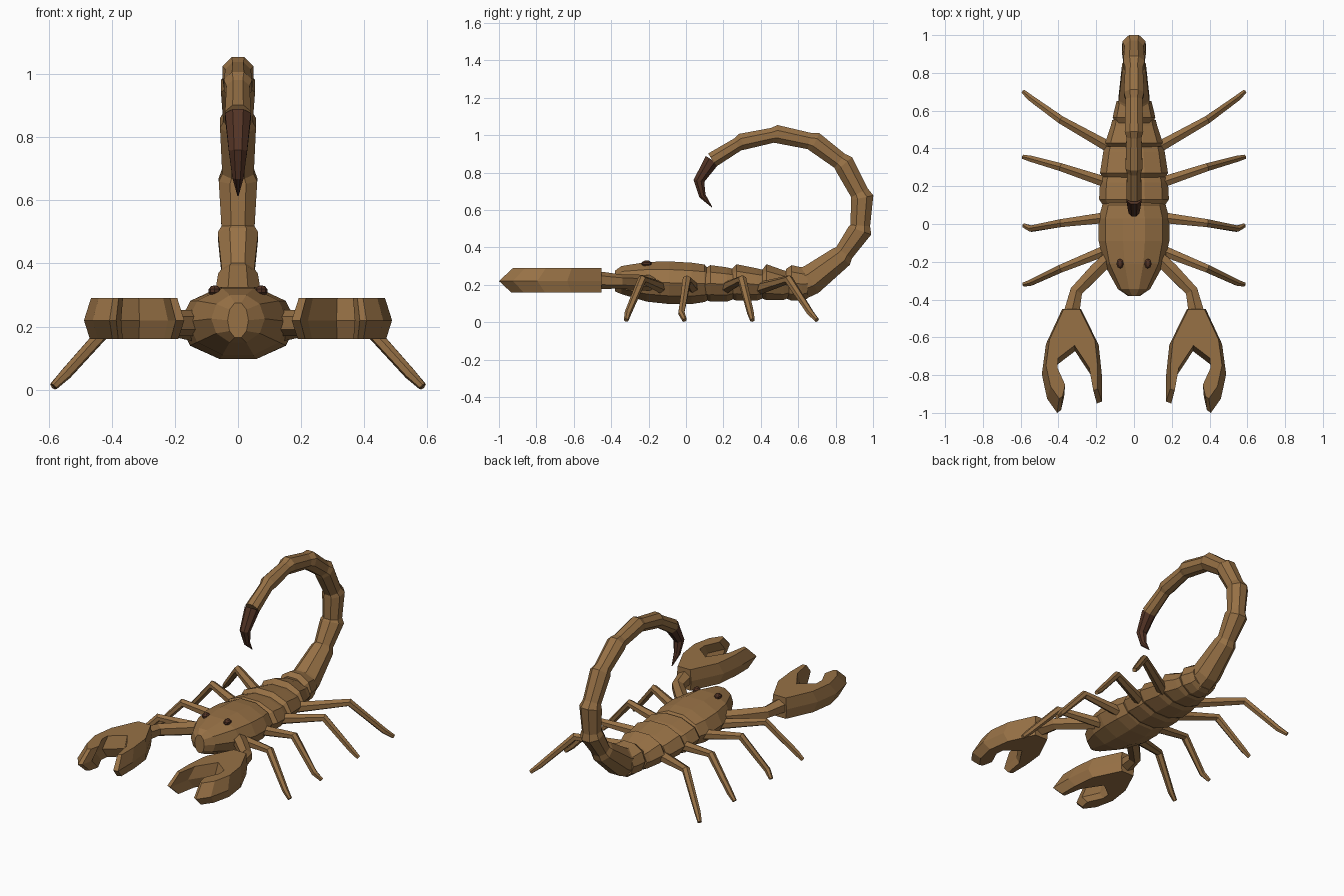
import bpy, bmesh, math
from mathutils import Vector

if "Cube" in bpy.data.objects:
    bpy.data.objects.remove(bpy.data.objects["Cube"])


def material(name, color):
    m = bpy.data.materials.new(name)
    m.use_nodes = True
    m.diffuse_color = color
    m.node_tree.nodes["Principled BSDF"].inputs["Base Color"].default_value = color
    return m


SHELL = material("tan shell", (0.31, 0.165, 0.06, 1))
DARK = material("dark brown", (0.085, 0.033, 0.018, 1))


def finish(name, bm, mat):
    bmesh.ops.recalc_face_normals(bm, faces=bm.faces)
    mesh = bpy.data.meshes.new(name)
    bm.to_mesh(mesh)
    bm.free()
    mesh.materials.append(mat)
    obj = bpy.data.objects.new(name, mesh)
    bpy.context.scene.collection.objects.link(obj)
    return obj


def loft(name, rings, mat):
    """Skin a list of equal-length point rings and cap both ends."""
    bm = bmesh.new()
    loops = [[bm.verts.new(p) for p in ring] for ring in rings]
    n = len(loops[0])
    for a, b in zip(loops, loops[1:]):
        for i in range(n):
            j = (i + 1) % n
            bm.faces.new((a[i], a[j], b[j], b[i]))
    bm.faces.new(loops[0])
    bm.faces.new(loops[-1])
    return finish(name, bm, mat)


def tube(name, points, radii, sides, mat, side=None):
    """Flat-sided tube along a path with a radius at every point."""
    pts = [Vector(p) for p in points]
    rings = []
    for k, (p, r) in enumerate(zip(pts, radii)):
        t = Vector()
        if k:
            t += (p - pts[k - 1]).normalized()
        if k < len(pts) - 1:
            t += (pts[k + 1] - p).normalized()
        t.normalize()
        u = side or t.cross(Vector((0, 0, 1))).normalized()
        v = u.cross(t)
        angles = [2 * math.pi * (i + 0.5) / sides for i in range(sides)]
        r /= math.cos(math.pi / sides)
        rings.append([p + r * (math.cos(a) * u + math.sin(a) * v) for a in angles])
    return loft(name, rings, mat)


def body_part(name, sections):
    """Ten-sided oval hull from (y, half width, top, bottom) sections."""
    rings = []
    for y, w, top, bottom in sections:
        mid, h = (top + bottom) / 2, (top - bottom) / 1.902
        angles = [math.pi * i / 5 for i in range(10)]
        rings.append([(w * math.cos(a), y, mid + h * math.sin(a)) for a in angles])
    return loft(name, rings, SHELL)


# Head shield and overlapping back plates
body_part("head_shield", [
    (-0.38, 0.033, 0.275, 0.165), (-0.345, 0.085, 0.30, 0.15), (-0.21, 0.16, 0.322, 0.11),
    (-0.09, 0.187, 0.325, 0.097), (0.03, 0.187, 0.318, 0.097), (0.10, 0.168, 0.308, 0.108),
    (0.13, 0.155, 0.27, 0.125)])
plates = [(0.10, 0.25, 0.165, 0.185, 0.172, 0.305, 0.285, 0.11),
          (0.24, 0.41, 0.160, 0.180, 0.155, 0.31, 0.28, 0.115),
          (0.40, 0.55, 0.140, 0.153, 0.115, 0.31, 0.27, 0.118),
          (0.535, 0.65, 0.100, 0.113, 0.092, 0.305, 0.285, 0.115)]
for k, (y0, y1, w0, w1, w2, top, low, bottom) in enumerate(plates):
    body_part(f"back_plate_{k + 1}", [
        (y0, w0, low, bottom + 0.012), (y0 + 0.03, w1, top, bottom),
        (y1 - 0.03, w2 + 0.008, low + 0.008, bottom), (y1, w2, low, bottom + 0.012)])

# Tail: each segment starts narrow and flares at its far joint
joints = [(0.64, 0.205), (0.83, 0.35), (0.93, 0.49), (0.942, 0.665), (0.845, 0.845),
          (0.69, 0.962), (0.49, 1.005), (0.30, 0.965), (0.14, 0.867)]
flare = [0.085, 0.063, 0.064, 0.061, 0.057, 0.054, 0.049, 0.045, 0.041]
path, radii = [(0, 0.60, 0.20)], [0.085]
for k in range(8):
    a, b = (Vector((0, *j)) for j in joints[k:k + 2])
    path += [a.lerp(b, 0.15), b]
    radii += [flare[k] * (0.82 if k else 0.95), flare[k + 1]]
X = Vector((1, 0, 0))
tube("tail", path, radii, 8, SHELL, X)

# Stinger
tube("stinger", [(0, 0.14, 0.867), (0, 0.069, 0.755), (0, 0.088, 0.675), (0, 0.139, 0.615)],
     [0.041, 0.029, 0.018, 0.002], 8, DARK, X)

# Outline of one claw seen from above, wrist to fingers
claw = [(0.38, -0.45), (0.28, -0.45), (0.187, -0.64), (0.17, -0.80), (0.17, -0.94),
        (0.197, -0.95), (0.222, -0.81), (0.312, -0.673), (0.413, -0.75), (0.418, -0.81),
        (0.37, -0.915), (0.386, -0.985), (0.407, -1.0), (0.46, -0.925), (0.488, -0.795),
        (0.466, -0.635)]
legs = [((0.10, 0.39), (0.385, 0.55), (0.545, 0.665), (0.585, 0.70)),
        ((0.10, 0.205), (0.385, 0.30), (0.545, 0.345), (0.585, 0.355)),
        ((0.10, 0.04), (0.385, 0.005), (0.545, -0.025), (0.583, -0.008)),
        ((0.10, -0.12), (0.385, -0.235), (0.545, -0.31), (0.583, -0.32))]

for s, word in ((1, "left"), (-1, "right")):
    # Walking legs
    for k, leg in enumerate(legs):
        pts = [(s * x, y, z) for (x, y), z in zip(leg, (0.18, 0.228, 0.05, 0.011))]
        tube(f"{word}_leg_{k + 1}", pts, [0.03, 0.021, 0.016, 0.011], 6, SHELL)

    # Arm and pincer
    tube(f"{word}_arm", [(s * 0.10, -0.15, 0.21), (s * 0.20, -0.245, 0.212),
                         (s * 0.305, -0.355, 0.218), (s * 0.333, -0.48, 0.225)],
         [0.035, 0.036, 0.033, 0.042], 6, SHELL)
    layers = []
    for z, f in ((0.16, 0.88), (0.22, 1.0), (0.29, 0.86)):
        layers.append([(s * (0.33 + f * (x - 0.33)), -0.46 + f * (y + 0.46), z)
                       for x, y in claw])
    loft(f"{word}_claw", layers, SHELL)

    # Eye
    bm = bmesh.new()
    bmesh.ops.create_uvsphere(bm, u_segments=8, v_segments=5, radius=1)
    bmesh.ops.scale(bm, vec=(0.02, 0.028, 0.018), verts=bm.verts)
    bmesh.ops.translate(bm, vec=(s * 0.074, -0.21, 0.313), verts=bm.verts)
    finish(f"{word}_eye", bm, DARK)
